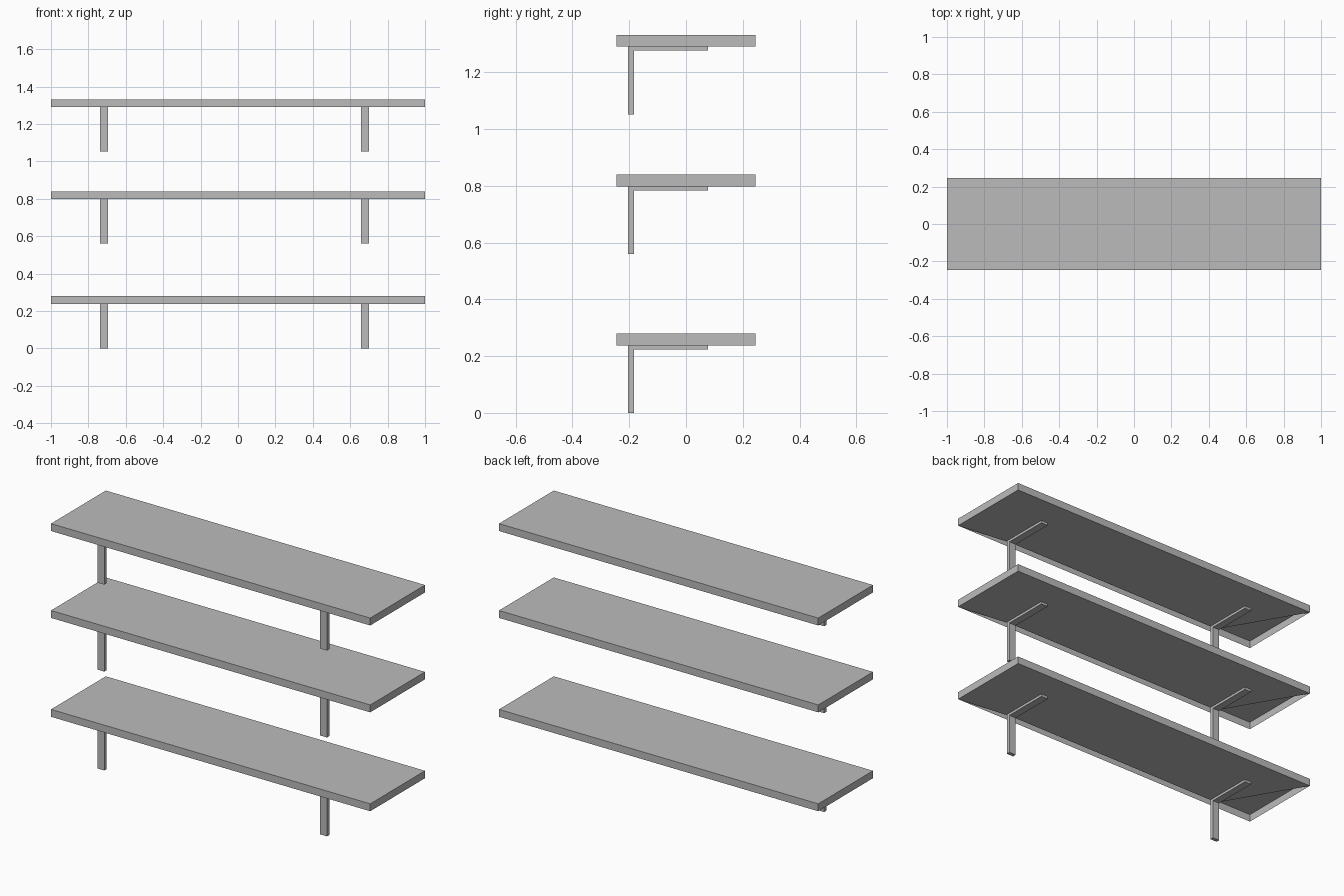
import bpy
import bmesh

cube = bpy.data.objects.get("Cube")
if cube:
    bpy.data.objects.remove(cube, do_unlink=True)

grey = bpy.data.materials.new("plain_grey")
grey.use_nodes = True
colour = (0.5, 0.5, 0.5, 1)
grey.diffuse_color = colour
grey.node_tree.nodes["Principled BSDF"].inputs["Base Color"].default_value = colour

HALF_X, HALF_Y = 1.0, 0.245
BOARD_LOW, BOARD_HIGH = 0.238, 0.28
LEG_FRONT, LEG_BACK, ARM_BACK = -0.204, -0.183, 0.078
ARM_LOW = 0.224
BRACKET_WIDTH = 0.043
BRACKETS = {"right": -0.716, "left": 0.679}


def add_object(name, bm, z):
    mesh = bpy.data.meshes.new(name)
    bm.to_mesh(mesh)
    bm.free()
    mesh.materials.append(grey)
    obj = bpy.data.objects.new(name, mesh)
    obj.location.z = z
    bpy.context.collection.objects.link(obj)


def add_board(name, z):
    bm = bmesh.new()
    outline = [(-HALF_X, -HALF_Y), (HALF_X, -HALF_Y), (HALF_X, HALF_Y), (-HALF_X, HALF_Y)]
    low = [bm.verts.new((x, y, BOARD_LOW)) for x, y in outline]
    high = [bm.verts.new((x, y, BOARD_HIGH)) for x, y in outline]
    bm.faces.new(high)
    for i in range(4):
        j = (i + 1) % 4
        bm.faces.new((low[i], low[j], high[j], high[i]))
    # Underside panel, open along the front and one end outside the brackets
    inner_right = bm.verts.new((BRACKETS["right"] - BRACKET_WIDTH / 2, LEG_FRONT, BOARD_LOW))
    inner_left = bm.verts.new((BRACKETS["left"] - BRACKET_WIDTH / 2, LEG_FRONT, BOARD_LOW))
    bm.faces.new((low[3], low[2], low[1], inner_left, inner_right))
    add_object(name, bm, z)


def add_bracket(name, x, z):
    # L-shaped side profile extruded across the width
    profile = [(LEG_FRONT, 0), (LEG_BACK, 0), (LEG_BACK, ARM_LOW),
               (ARM_BACK, ARM_LOW), (ARM_BACK, BOARD_LOW), (LEG_FRONT, BOARD_LOW)]
    bm = bmesh.new()
    side = bm.faces.new([bm.verts.new((x - BRACKET_WIDTH / 2, y, h)) for y, h in profile])
    result = bmesh.ops.extrude_face_region(bm, geom=[side], use_keep_orig=True)
    moved = [v for v in result["geom"] if isinstance(v, bmesh.types.BMVert)]
    bmesh.ops.translate(bm, verts=moved, vec=(BRACKET_WIDTH, 0, 0))
    bmesh.ops.recalc_face_normals(bm, faces=bm.faces)
    add_object(name, bm, z)


# Three shelves, each on two brackets
for level, z in (("lower", 0), ("middle", 0.56), ("upper", 1.052)):
    add_board(level + "_shelf_board", z)
    for side, x in BRACKETS.items():
        add_bracket(f"{level}_{side}_bracket", x, z)
